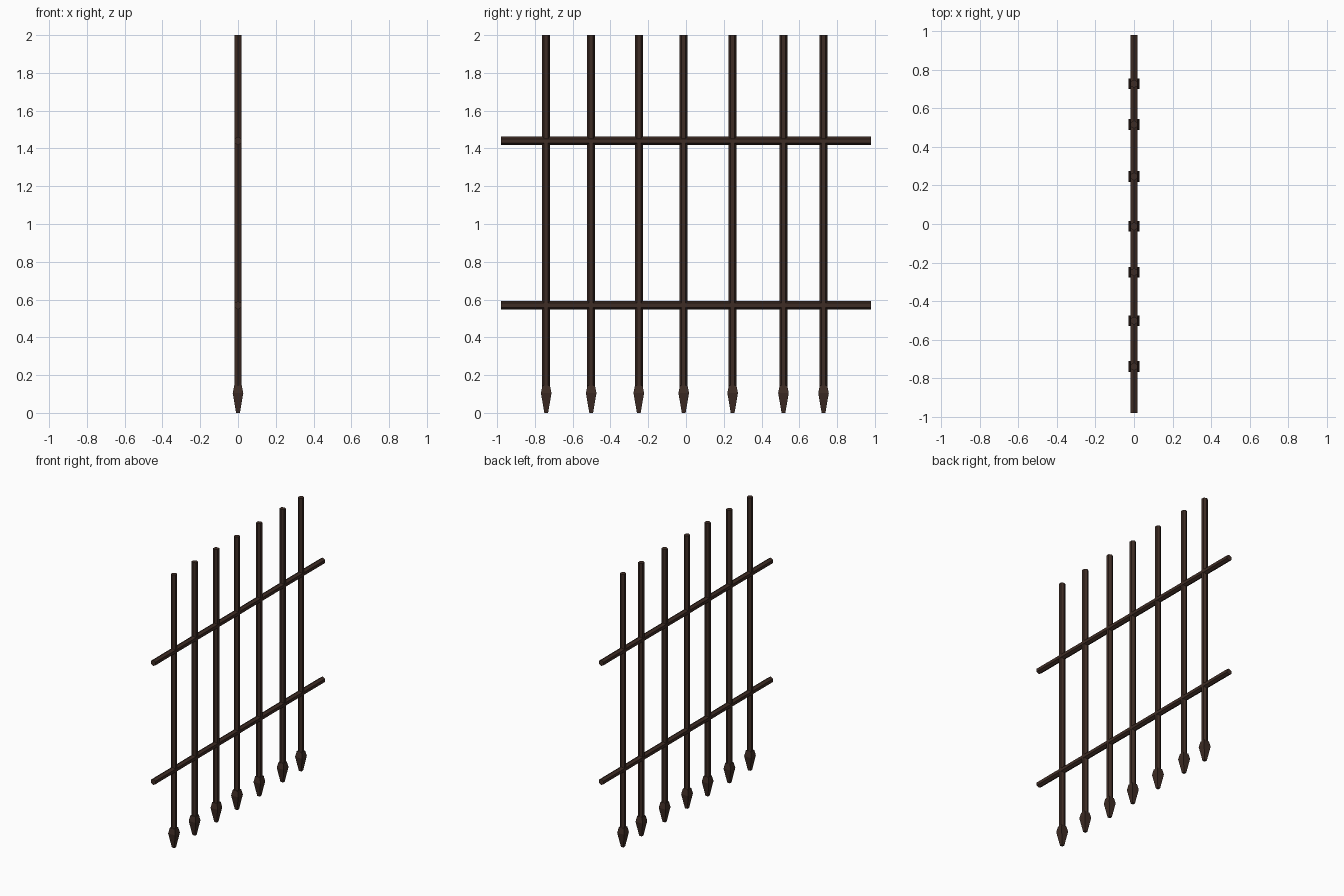
import bpy, bmesh, math
from mathutils import Matrix

if "Cube" in bpy.data.objects:
    bpy.data.objects.remove(bpy.data.objects["Cube"])

iron = bpy.data.materials.new("dark rusty iron")
iron.diffuse_color = (0.048, 0.025, 0.018, 1)
iron.use_nodes = True
iron.node_tree.nodes["Principled BSDF"].inputs["Base Color"].default_value = iron.diffuse_color


def loft(name, sections, sides, phase, matrix):
    """Flat-faced prism through (height, radius) sections, capped at both ends."""
    bm = bmesh.new()
    rings = []
    for z, r in sections:
        angles = [phase + 2 * math.pi * i / sides for i in range(sides)]
        rings.append([bm.verts.new((r * math.cos(a), r * math.sin(a), z)) for a in angles])
    for lo, hi in zip(rings, rings[1:]):
        for i in range(sides):
            j = (i + 1) % sides
            bm.faces.new((lo[i], lo[j], hi[j], hi[i]))
    bm.faces.new(rings[0][::-1])
    bm.faces.new(rings[-1])
    bm.transform(matrix)
    mesh = bpy.data.meshes.new(name)
    bm.to_mesh(mesh)
    bm.free()
    mesh.materials.append(iron)
    ob = bpy.data.objects.new(name, mesh)
    bpy.context.collection.objects.link(ob)
    return ob


# Upright hexagonal bars with square spear points hanging at the bottom
for n, y in enumerate((-0.74, -0.502, -0.25, -0.012, 0.247, 0.516, 0.728), 1):
    place = Matrix.Translation((0, y, 0))
    loft(f"upright_bar_{n}", [(0.13, 0.0212), (2.0, 0.0212)], 6, math.pi / 2, place)
    d = math.sqrt(2)
    loft(f"spear_point_{n}",
         [(0, 0.010 * d), (0.105, 0.028 * d), (0.145, 0.020 * d)], 4, math.pi / 4, place)

# Two horizontal hexagonal rails along y, with an edge on top and flats on the sides
lay = Matrix.Rotation(-math.pi / 2, 4, 'X')
for name, z in (("lower_rail", 0.57), ("upper_rail", 1.44)):
    loft(name, [(-0.98, 0.0222), (0.98, 0.0222)], 6, math.pi / 2,
         Matrix.Translation((0, 0, z)) @ lay)
